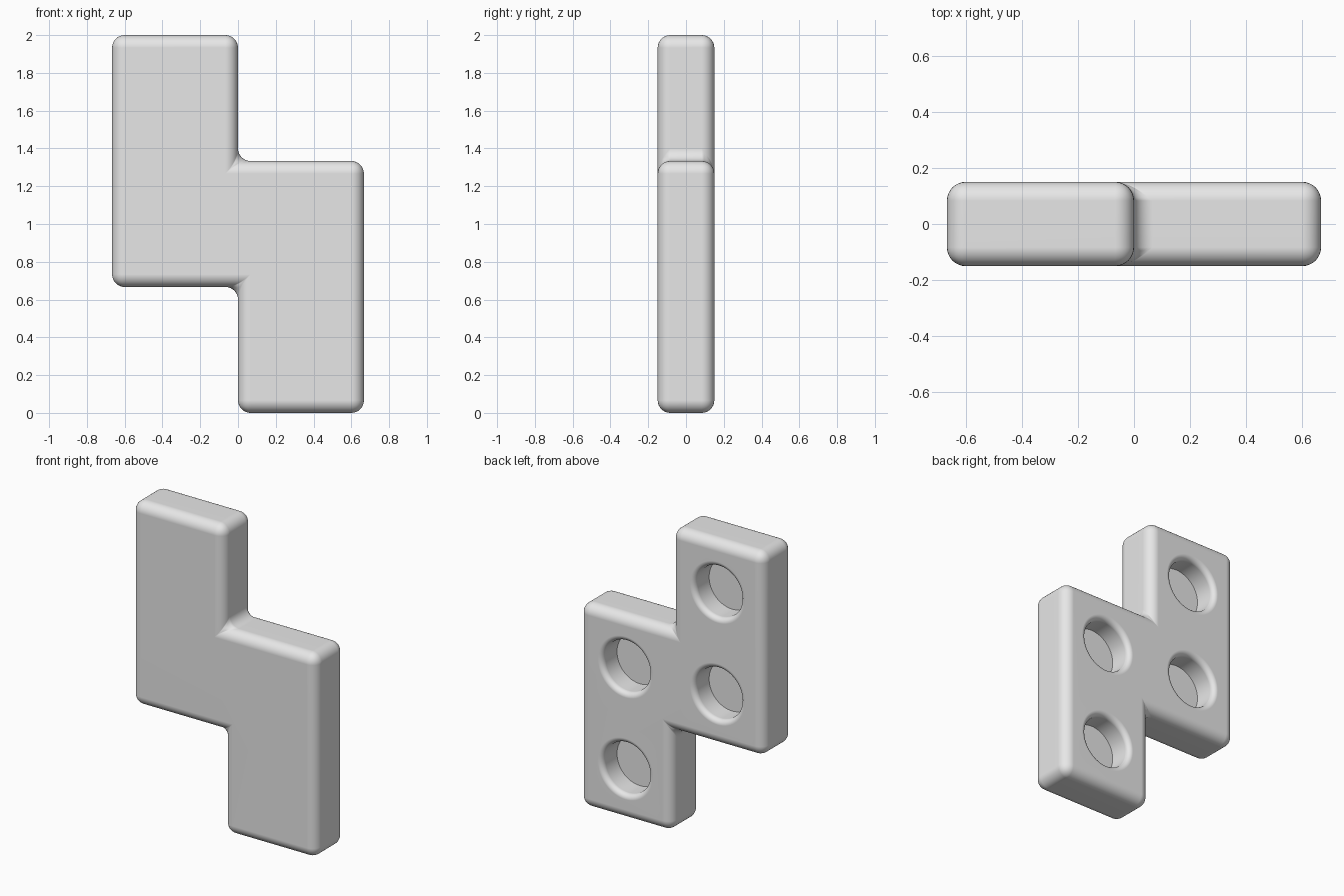
import bpy, bmesh
from math import pi, sin, cos
from mathutils import Matrix

cube = bpy.data.objects.get("Cube")
if cube:
    bpy.data.objects.remove(cube, do_unlink=True)

CELL = 2 / 3        # side of one square cell
HALF = 0.15         # half the thickness
ROUND = 0.067       # rounding of the outer edges
HOLE_R = 0.166      # radius of a recess
LIP = 0.034         # rounding of the recess rim
SIDES = 64

grey = bpy.data.materials.new("light grey")
grey.use_nodes = True
grey.diffuse_color = (0.8, 0.8, 0.8, 1)
grey.node_tree.nodes["Principled BSDF"].inputs["Base Color"].default_value = (0.8, 0.8, 0.8, 1)


def make_object(name, bm):
    bmesh.ops.recalc_face_normals(bm, faces=bm.faces)
    mesh = bpy.data.meshes.new(name)
    bm.to_mesh(mesh)
    bm.free()
    mesh.materials.append(grey)
    obj = bpy.data.objects.new(name, mesh)
    bpy.context.collection.objects.link(obj)
    return obj


# Stepped block: four cells in a zigzag, extruded through the thickness
outline = [(-1, 3), (-1, 1), (0, 1), (0, 0), (1, 0), (1, 2), (0, 2), (0, 3)]
bm = bmesh.new()
front = bm.faces.new([bm.verts.new((x * CELL, -HALF, z * CELL)) for x, z in outline])
extruded = bmesh.ops.extrude_face_region(bm, geom=[front], use_keep_orig=True)
bmesh.ops.translate(bm, vec=(0, 2 * HALF, 0),
                    verts=[v for v in extruded["geom"] if isinstance(v, bmesh.types.BMVert)])
block = make_object("zigzag_block", bm)

bevel = block.modifiers.new("rounded edges", "BEVEL")
bevel.width = ROUND
bevel.segments = 8
bevel.limit_method = "ANGLE"

# Recess cutter: stacked rings, flat floor at mid thickness, flared at the rim
profile = [(HOLE_R, 0)]
for i in range(7):
    a = i / 6 * pi / 2
    profile.append((HOLE_R + LIP * (1 - cos(a)), HALF - LIP + LIP * sin(a)))
profile.append((HOLE_R + LIP, HALF + 0.05))

bm = bmesh.new()
for cx, cz in [(-0.5, 2.5), (-0.5, 1.5), (0.5, 1.5), (0.5, 0.5)]:
    rings = []
    for r, y in profile:
        rings.append([bm.verts.new((cx * CELL + r * cos(2 * pi * k / SIDES), y,
                                    cz * CELL + r * sin(2 * pi * k / SIDES)))
                      for k in range(SIDES)])
    for low, high in zip(rings, rings[1:]):
        for k in range(SIDES):
            n = (k + 1) % SIDES
            bm.faces.new((low[k], low[n], high[n], high[k]))
    bm.faces.new(rings[0])
    bm.faces.new(rings[-1])
cutter = make_object("recess_cutter", bm)

cut = block.modifiers.new("recesses", "BOOLEAN")
cut.operation = "DIFFERENCE"
cut.solver = "EXACT"
cut.object = cutter

# Apply the shaping, then smooth the roundings and keep the faces flat
bpy.ops.object.select_all(action="DESELECT")
block.select_set(True)
bpy.context.view_layer.objects.active = block
for name in [m.name for m in block.modifiers]:
    bpy.ops.object.modifier_apply(modifier=name)
bpy.data.objects.remove(cutter, do_unlink=True)
bpy.ops.object.shade_smooth_by_angle(angle=pi / 5)
weighted = block.modifiers.new("flat face normals", "WEIGHTED_NORMAL")
weighted.keep_sharp = True
